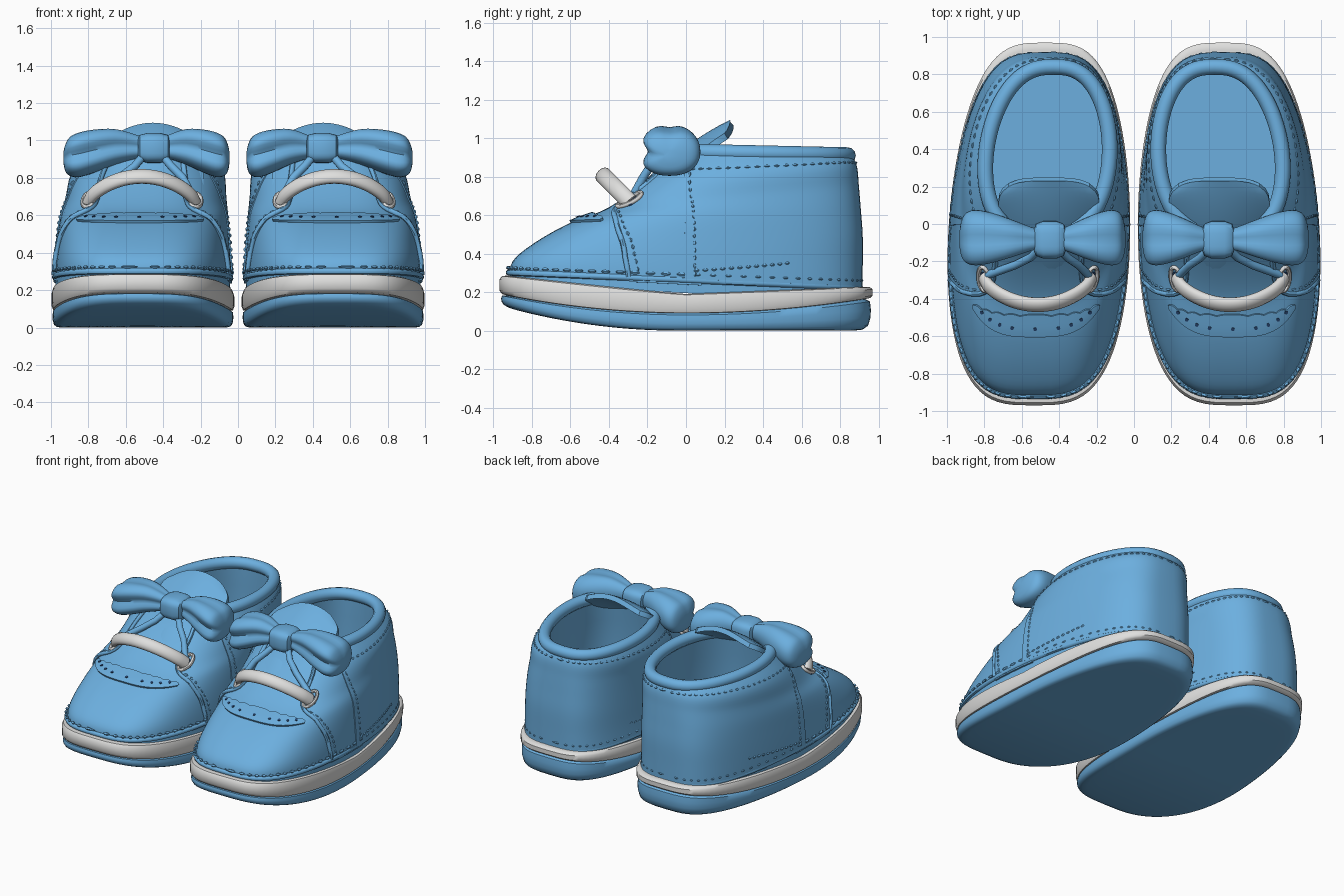
import bpy, math
from mathutils import Vector

cube = bpy.data.objects.get("Cube")
if cube:
    bpy.data.objects.remove(cube)


def material(name, rgb):
    m = bpy.data.materials.new(name)
    m.use_nodes = True
    m.diffuse_color = (*rgb, 1)
    bsdf = m.node_tree.nodes["Principled BSDF"]
    bsdf.inputs["Base Color"].default_value = (*rgb, 1)
    bsdf.inputs["Roughness"].default_value = 0.7
    return m


BLUE = material("sky blue", (0.15, 0.43, 0.74))
WHITE = material("off white", (0.74, 0.74, 0.73))
NAVY = material("navy", (0.02, 0.06, 0.16))
N = 96
TAU = math.tau


def make(name, parts, mat):
    """Join (verts, faces) parts and create the left shoe's piece and its mirror."""
    verts, faces = [], []
    for v, f in parts:
        k = len(verts)
        verts += v
        faces += [[i + k for i in q] for q in f]
    for side, sx in (("left", 1), ("right", -1)):
        me = bpy.data.meshes.new(f"{side}_{name}")
        me.from_pydata([(p[0] * sx, p[1], p[2]) for p in verts], [],
                       [q[::sx] for q in faces])
        me.materials.append(mat)
        me.polygons.foreach_set("use_smooth", [True] * len(me.polygons))
        me.set_sharp_from_angle(angle=math.radians(45))
        bpy.context.collection.objects.link(bpy.data.objects.new(me.name, me))


def grid(rows, closed=True, bottom=False, top=False):
    n = len(rows[0])
    faces = [[i * n + j, i * n + (j + 1) % n, (i + 1) * n + (j + 1) % n, (i + 1) * n + j]
             for i in range(len(rows) - 1) for j in range(n if closed else n - 1)]
    if bottom:
        faces.append(list(range(n))[::-1])
    if top:
        faces.append([(len(rows) - 1) * n + j for j in range(n)])
    return [tuple(p) for r in rows for p in r], faces


def at(values, v):
    """Smooth interpolation through a list at position v."""
    i = max(0, min(int(v), len(values) - 2))
    t = v - i
    p1, p2 = values[i], values[i + 1]
    p0 = values[i - 1] if i else 2 * p1 - p2
    p3 = values[i + 2] if i + 2 < len(values) else 2 * p2 - p1
    return p1 + t * ((p2 - p0) + t * ((2 * p0 - 5 * p1 + 4 * p2 - p3)
                                      + t * (3 * (p1 - p2) + p3 - p0))) / 2


def tube(path, r, r2=None, n=8, up=(0, 0, 1), closed=False, taper=False):
    pts = [Vector(p) for p in path]
    rows, m = [], len(pts)
    for i, p in enumerate(pts):
        d = (pts[(i + 1) % m] - pts[i - 1]) if closed else (pts[min(i + 1, m - 1)] - pts[max(i - 1, 0)])
        x = d.cross(Vector(up)).normalized()
        y = x.cross(d).normalized()
        k = 0.3 if taper and i in (0, m - 1) else 1
        rows.append([p + k * (x * r * math.cos(TAU * j / n) + y * (r2 or r) * math.sin(TAU * j / n))
                     for j in range(n)])
    if closed:
        rows.append(rows[0])
    v, f = grid(rows, True, not closed, not closed)
    return v, [q[::-1] for q in f]


def outline(a, yf, yb, xi, xo, power):
    """Foot-shaped plan curve; a = 0 is the toe, a = pi the heel."""
    s, c = math.sin(a), -math.cos(a)
    px = math.copysign(abs(s) ** power, s) * (1 - 0.07 * c)
    return (xi + xo) / 2 - 0.03 * c + (xo - xi) / 2 * px, (yf + yb) / 2 + c * (yb - yf) / 2


# Upper: front y, back y, inner x, outer x, fullness, front z, back z from welt to collar
RINGS = [(-0.92, 0.90, 0.04, 0.97, 0.6, 0.25, 0.14), (-0.90, 0.90, 0.05, 0.965, 0.6, 0.36, 0.32),
         (-0.78, 0.90, 0.06, 0.95, 0.6, 0.46, 0.49), (-0.60, 0.89, 0.07, 0.93, 0.62, 0.56, 0.63),
         (-0.40, 0.88, 0.08, 0.90, 0.66, 0.64, 0.75), (-0.20, 0.87, 0.09, 0.87, 0.7, 0.79, 0.85),
         (-0.07, 0.84, 0.13, 0.79, 0.78, 0.93, 0.91)]
COLS = list(zip(*RINGS))


def surf(a, v, off=0.0):
    def raw(a, v):
        *plan, zf, zb = (at(c, v) for c in COLS)
        x, y = outline(a, *plan)
        return Vector((x, y, zf + (zb - zf) * (1 - math.cos(a)) / 2))
    p = raw(a, v)
    if off:
        e = 0.02
        nrm = (raw(a + e, v) - raw(a - e, v)).cross(raw(a, v + e) - raw(a, v - e))
        p += nrm.normalized() * off
    return p


def patch(fn, nu, nv, off):
    """Raised panel on the upper whose borders drop back to the surface."""
    rows = []
    for j in range(-1, nv + 2):
        row = []
        for i in range(-1, nu + 2):
            a, v = fn(min(max(i / nu, 0), 1), min(max(j / nv, 0), 1))
            edge = i in (-1, nu + 1) or j in (-1, nv + 1)
            row.append(surf(a, v, -0.01 if edge else off))
        rows.append(row)
    return grid(rows, False)


def dashes(fn, n, r=0.008, fill=0.6):
    """Row of short stitches along fn(t)."""
    return [tube([fn((k + fill * q / 3) / n) for q in range(4)], r, n=5, taper=True) for k in range(n)]


angles = [TAU * j / N for j in range(N)]

# Sole and white foxing band
def bot(y): return 0.13 * max(0, (-y - 0.05) / 0.92) ** 2
def mid(y): return 0.09 + (0.10 if y < 0 else 0.08) * (y / 0.97) ** 2
def top(y): return 0.19 + (0.1 * (-y / 0.97) ** 1.1 if y < 0 else 0.04 * y)


def sole_ring(k, lo, hi, t):
    row = []
    for a in angles:
        x, y = outline(a, -0.97, 0.97, 0.02, 0.99, 0.6)
        row.append((0.5 + (x - 0.5) * k, y * k, lo(y * k) + (hi(y * k) - lo(y * k)) * t))
    return row


make("sole", [grid([sole_ring(k, bot, mid, t) for k, t in
                    [(0.02, 0)] + [(0.1 * i, 0) for i in range(1, 10)] +
                    [(0.945, 0.03), (0.975, 0.15), (0.988, 0.4), (0.99, 0.65), (0.985, 0.9), (0.96, 1)]],
                   bottom=True)], BLUE)
make("foxing_band", [grid([sole_ring(k, mid, top, t) for k, t in
                           ((0.95, 0), (0.985, 0.02), (1, 0.2), (1, 0.75), (0.985, 0.95), (0.96, 1), (0.88, 1))])],
     WHITE)

# Upper shell, lining and insole
make("upper", [grid([[surf(a, i / 5) for a in angles] for i in range(31)])], BLUE)
LINING = [(-0.05, 0.82, 0.15, 0.77, 0.78, 0.91), (-0.07, 0.82, 0.14, 0.78, 0.74, 0.75),
          (-0.10, 0.83, 0.13, 0.81, 0.68, 0.45), (-0.10, 0.82, 0.14, 0.80, 0.68, 0.30)]
make("lining", [grid([[(*outline(a, *r[:5]), r[5]) for a in angles] for r in LINING], top=True)], BLUE)

# Rolled collar
collar = [surf(0.42 + (TAU - 0.84) * i / 70, 6) for i in range(71)]
make("collar_roll", [tube(collar, 0.042, n=12)], BLUE)

# Side panels: front edge of the lace panel, front edge of the heel panel
LACE_EDGE = [1.26, 1.22, 1.085, 0.82, 0.45, 0.42, 0.45]
HEEL_EDGE = [1.57, 1.56, 1.49, 1.37, 1.18, 0.89, 0.65]


def lace_panel(s, t):
    v = 0.3 + 5.6 * t
    a0, a1 = at(LACE_EDGE, v), at(HEEL_EDGE, v) + 0.1
    return a0 + (a1 - a0) * s, v


def heel_panel(s, t):
    v = 0.5 + 5.4 * t
    a = at(HEEL_EDGE, v)
    return a + (TAU - 2 * a) * s, v


def lace_panel_inner(s, t):
    a, v = lace_panel(1 - s, t)
    return -a, v


make("lace_panels", [patch(lace_panel, 10, 28, 0.012), patch(lace_panel_inner, 10, 28, 0.012)], BLUE)
make("heel_panel", [patch(heel_panel, 70, 28, 0.018)], BLUE)

# Scalloped toe trim with punched holes
def trim(s, t):
    w = 1 - 0.85 * (2 * s - 1) ** 2
    return -0.66 + 1.32 * s, 3.0 + w * 0.55 * t + 0.05 * abs(math.sin(s * 9 * math.pi)) * t


make("toe_trim", [patch(trim, 54, 5, 0.014)], BLUE)
make("trim_holes", [tube([surf(k / 8 - 0.5, 3.22, 0.010), surf(k / 8 - 0.5, 3.22, 0.018)],
                         0.010, n=8, up=(1, 0, 0)) for k in range(9)], NAVY)

# Stitching and edge piping
seams = dashes(lambda t: surf(TAU * t, 0.66, 0.012), 70, 0.010)
seams += dashes(lambda t: surf(0.9 + (TAU - 1.8) * t, 5.2, 0.018), 46)
cords = [tube([surf(TAU * i / N, 0.46, 0.004) for i in range(N)], 0.016, closed=True)]
for s in (1, -1):
    seams += dashes(lambda t: surf(s * (at(HEEL_EDGE, 0.6 + 4.6 * t) + 0.06), 0.6 + 4.6 * t, 0.018), 16)
    seams += dashes(lambda t: surf(s * (at(LACE_EDGE, 0.7 + 3 * t) + 0.06), 0.7 + 3 * t, 0.012), 10)
    seams += dashes(lambda t: surf(s * (1.62 + 0.6 * t), 0.8 + 0.35 * t, 0.018), 12)
    cords.append(tube([surf(s * at(LACE_EDGE, 0.5 + 0.18 * i), 0.5 + 0.18 * i, 0.010) for i in range(31)], 0.014))
make("stitches", seams, BLUE)
make("edge_piping", cords, BLUE)

# Tongue, arched and rounded at its upper end
outer, inner = [], []
for i in range(17):
    t = i / 16
    half = 0.27 * (1 - max(0, (t - 0.7) / 0.3) ** 4 * 0.2)
    for sheet, drop in ((outer, 0), (inner, 0.03)):
        sheet.append([(0.455 + half * q, -0.24 + (0.47 - 0.03 * q ** 4) * t + drop * 0.6,
                       0.755 + 0.45 * t - 0.11 * t * t - (0.12 - 0.05 * t) * q * q - drop)
                      for q in [k / 8 - 1 for k in range(17)]])
make("tongue", [grid([o + n[::-1] for o, n in zip(outer, inner)], True, True, True)], BLUE)

# Eyelets, their white rims and the white lace bar
HOLE = 0.55
make("eyelets", [tube([surf(s * HOLE, 4.1, 0.01), surf(s * HOLE, 4.1, 0.02)], 0.042, n=16)
                 for s in (1, -1)], NAVY)
make("eyelet_rims", [tube([surf(s * (HOLE + 0.09 * math.cos(TAU * i / 20)), 4.1 + 0.3 * math.sin(TAU * i / 20), 0.02)
                           for i in range(20)], 0.012, closed=True, up=(0.1, -0.6, 0.8)) for s in (1, -1)], WHITE)
e0, e1 = surf(-HOLE, 4.1, 0.01), surf(HOLE, 4.1, 0.01)
bar = []
for i in range(33):
    t = i / 32
    b = math.sin(math.pi * t) ** 0.6
    p = e0.lerp(e1, t)
    bar.append((p.x, p.y - 0.14 * b, p.z + 0.14 * b))
make("lace_bar", [tube(bar, 0.032, 0.045, n=14, up=(0, 0.7, 0.7))], WHITE)

# Bow: two creased loops and a knot
def blob(stations, sx, crease, power):
    rows = []
    for d, ry, rz, dz in stations:
        row = []
        for j in range(36):
            g = TAU * j / 36
            c, s = math.cos(g), math.sin(g)
            k = 1 - crease * (math.exp(-((g - math.pi) / 0.35) ** 2)
                              + 0.5 * math.exp(-((g - math.pi / 2) / 0.3) ** 2))
            row.append((0.45 + sx * d, -0.085 + ry * k * math.copysign(abs(c) ** power, c),
                        0.96 + dz + rz * k * math.copysign(abs(s) ** power, s)))
        rows.append(row)
    v, f = grid(rows, True, True, True)
    return v, [q[::sx] for q in f]


LOOP = [(0.03, 0.05, 0.05, 0.0), (0.10, 0.07, 0.07, 0.01), (0.20, 0.11, 0.10, 0.01),
        (0.30, 0.145, 0.12, -0.01), (0.38, 0.16, 0.125, -0.03), (0.43, 0.145, 0.11, -0.04),
        (0.455, 0.10, 0.075, -0.05), (0.465, 0.04, 0.03, -0.05)]


def loop(reach):
    return [[at([st[k] for st in LOOP], i / 3) * (reach if k == 0 else 1) for k in range(4)] for i in range(22)]


make("bow_loops", [blob(loop(1.04), 1, 0.3, 0.9), blob(loop(0.87), -1, 0.3, 0.9)], BLUE)
KNOT = [(-0.085, 0.06, 0.055, 0), (-0.075, 0.085, 0.07, 0), (-0.035, 0.1, 0.08, 0),
        (0.035, 0.1, 0.08, 0), (0.075, 0.085, 0.07, 0), (0.085, 0.06, 0.055, 0)]
make("bow_knot", [blob(KNOT, 1, 0, 0.6)], BLUE)
# Lace ends running from the knot down to the eyelets
make("lace_ends", [tube([(0.455 + s * 0.05, -0.13, 0.92), (0.455 + s * 0.10, -0.18, 0.86),
                         (0.465 + s * 0.17, -0.22, 0.80), surf(s * 0.5, 4.3, 0.02)], 0.022, n=10)
                   for s in (1, -1)], BLUE)
